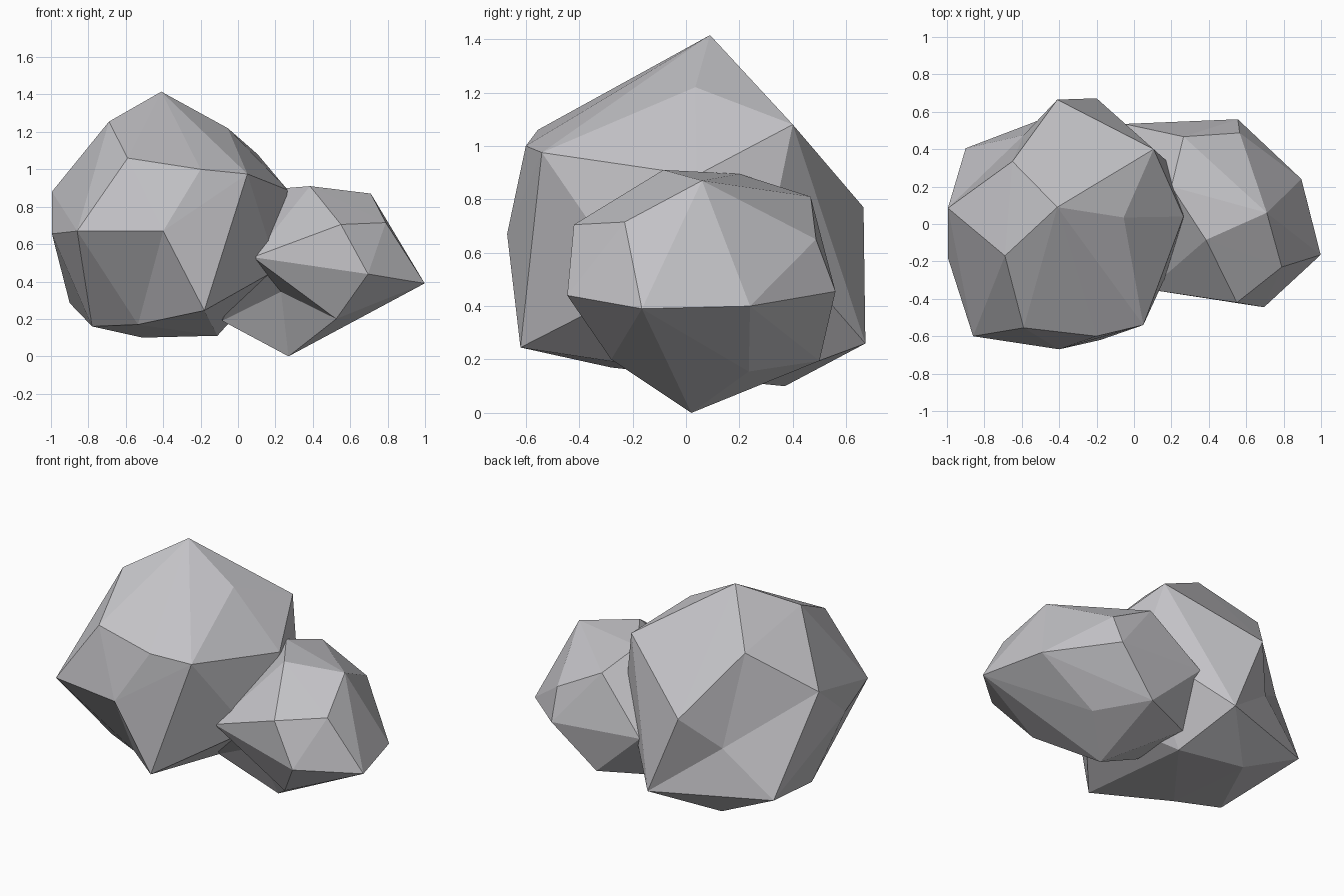
import bpy
import bmesh

default_cube = bpy.data.objects.get("Cube")
if default_cube:
    bpy.data.objects.remove(default_cube, do_unlink=True)


def make_material(name, colour):
    material = bpy.data.materials.new(name)
    material.use_nodes = True
    material.diffuse_color = colour
    material.node_tree.nodes["Principled BSDF"].inputs["Base Color"].default_value = colour
    return material


def dent(bm, point, rim):
    """Replace the facets spanned by the rim with a fan meeting at the point."""
    patch = [face for face in bm.faces if set(face.verts) <= rim]
    border = [edge.verts[:] for edge in bm.edges
              if sum(face in patch for face in edge.link_faces) == 1]
    bmesh.ops.delete(bm, geom=patch, context="FACES")
    centre = bm.verts.new(point)
    for start, end in border:
        bm.faces.new((start, end, centre))


def make_boulder(name, corners, dents, material):
    """Wrap a faceted, flat shaded stone around its corners, then press in dents."""
    bm = bmesh.new()
    vert_at = {corner: bm.verts.new(corner) for corner in corners}
    bmesh.ops.convex_hull(bm, input=bm.verts[:], use_existing_faces=False)
    for point, rim in dents:
        dent(bm, point, {vert_at[corner] for corner in rim})

    # Drop corners that ended up inside the stone
    loose = [vert for vert in bm.verts if not vert.link_faces]
    bmesh.ops.delete(bm, geom=loose, context="VERTS")
    bmesh.ops.recalc_face_normals(bm, faces=bm.faces[:])
    for face in bm.faces:
        face.smooth = False

    mesh = bpy.data.meshes.new(name)
    bm.to_mesh(mesh)
    bm.free()
    mesh.materials.append(material)
    boulder = bpy.data.objects.new(name, mesh)
    bpy.context.scene.collection.objects.link(boulder)
    return boulder


stone_grey = make_material("stone grey", (.55, .545, .57, 1))

# Large boulder: corners around the two dents
back_shoulder = (-.65, .335, 1.13)
side_shoulder = (-.995, .085, .88)
back_waist = (-.41, .665, .77)
back_foot = (-.9, .405, .285)
back_heel = (-.2, .672, .26)
front_corner = (-.86, -.6, .67)
front_waist = (-.4, -.67, .67)
front_toe = (-.18, -.62, .245)
side_foot = (-.78, -.15, .16)
base_middle = (-.11, .27, .11)
base_back = (-.51, .37, .1)

# Large boulder: remaining crown, shoulders and sides
crown = [(-.41, .09, 1.415), (-.69, -.17, 1.255), (-.055, .035, 1.22),
         (.105, .4, 1.08), back_shoulder]
shoulders = [(-.59, -.555, 1.06), (-.2, -.6, 1), (.05, -.54, .975),
             (.265, .04, .89), side_shoulder]
sides = [(-.995, -.18, .655), (.2, .315, .67), (.21, -.19, .465),
         back_waist, front_corner, front_waist]
base = [back_foot, back_heel, front_toe, side_foot, base_middle, base_back]

back_dent = ((-.59, .475, .56),
             [back_shoulder, side_shoulder, back_waist, back_foot, back_heel])
front_dent = ((-.535, -.28, .17),
              [front_corner, front_waist, front_toe, side_foot, base_middle, base_back])
make_boulder("large_boulder", crown + shoulders + sides + base,
             [back_dent, front_dent], stone_grey)

# Small boulder leaning into the side of the large one
inner_waist = (.08, -.35, .53)
front_foot = (.525, -.28, .2)
inner_foot = (-.085, -.07, .19)
bottom_tip = (.27, .02, 0)
crown = [(.385, -.085, .91), (.2, .2, .895), (.71, .06, .87), (.265, .467, .81)]
shoulders = [(.79, -.23, .715), (.55, -.42, .705), (.565, .487, .65)]
sides = [inner_waist, (-.05, .535, .5), (.555, .56, .455),
         (.695, -.445, .44), (.895, .24, .4), (.998, -.165, .39)]
base = [front_foot, inner_foot, bottom_tip,
        (-.085, .335, .2), (.28, .5, .195), (.51, .235, .155)]

under_dent = ((.23, -.14, .345), [inner_waist, front_foot, inner_foot, bottom_tip])
make_boulder("small_boulder", crown + shoulders + sides + base,
             [under_dent], stone_grey)
